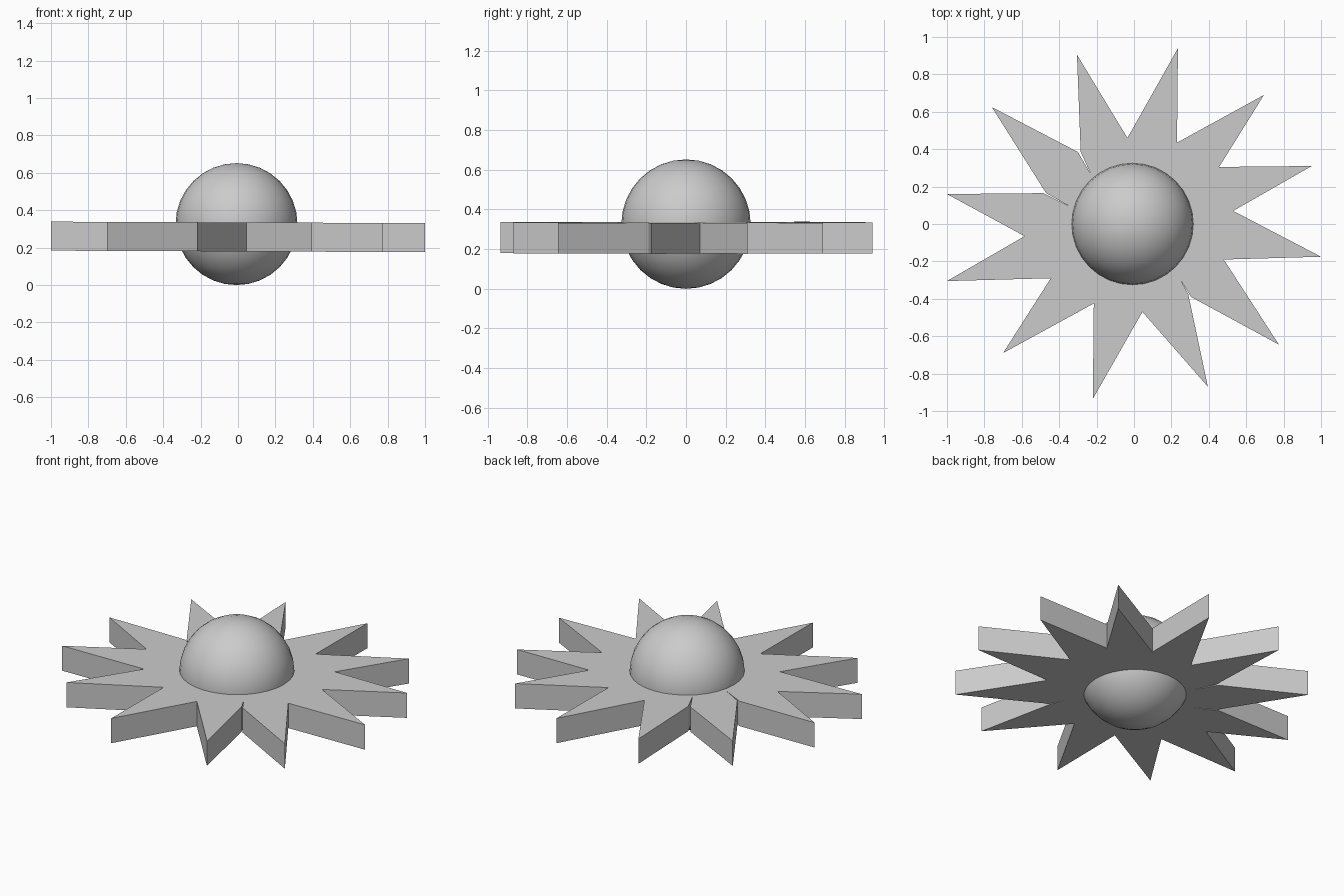
import bpy, bmesh, math

if "Cube" in bpy.data.objects:
    bpy.data.objects.remove(bpy.data.objects["Cube"])

Z_LOW, Z_HIGH = 0.18, 0.335
TILT = -0.004  # the disc of rays leans very slightly

# Ray tips, counter-clockwise, and the valley that follows each tip
tips = [(0.95, 0.31), (0.695, 0.69), (0.235, 0.94), (-0.305, 0.905),
        (-0.76, 0.625), (-1.0, 0.16), (-1.0, -0.305), (-0.70, -0.69),
        (-0.22, -0.935), (0.395, -0.87), (0.775, -0.645), (1.0, -0.175)]
valleys = [[(0.455, 0.305)], [(0.23, 0.435)], [(-0.035, 0.46)],
           [(-0.285, 0.385), (-0.23, 0.265), (-0.30, 0.385)],
           [(-0.47, 0.165), (-0.33, 0.087), (-0.485, 0.165)],
           [(-0.585, -0.065)], [(-0.445, -0.29)], [(-0.215, -0.425)],
           [(0.045, -0.47)],
           [(0.29, -0.375), (0.25, -0.30), (0.305, -0.39)],
           [(0.48, -0.19)], [(0.53, 0.07)]]


def prism(name, outline):
    bm = bmesh.new()
    low = [bm.verts.new((x, y, Z_LOW + TILT * x)) for x, y in outline]
    high = [bm.verts.new((x, y, Z_HIGH + TILT * x)) for x, y in outline]
    bm.faces.new(high)
    bm.faces.new(low[::-1])
    n = len(outline)
    for i in range(n):
        j = (i + 1) % n
        bm.faces.new((low[i], low[j], high[j], high[i]))
    bm.normal_update()
    bmesh.ops.triangulate(bm, faces=[f for f in bm.faces if len(f.verts) > 4])
    mesh = bpy.data.meshes.new(name)
    bm.to_mesh(mesh)
    bm.free()
    obj = bpy.data.objects.new(name, mesh)
    bpy.context.collection.objects.link(obj)
    return obj


# Flat star of twelve uneven rays
outline = []
for tip, valley in zip(tips, valleys):
    # rays with a slit: walk the near side, the inner end, then the far side
    outline += [tip] + valley
prism("sun_rays", outline)

# Smooth central ball
bpy.ops.mesh.primitive_uv_sphere_add(segments=32, ring_count=16, radius=0.326,
                                     location=(-0.008, 0, 0.326))
bpy.context.object.name = "sun_ball"
bpy.ops.object.shade_smooth_by_angle(angle=math.radians(30))
